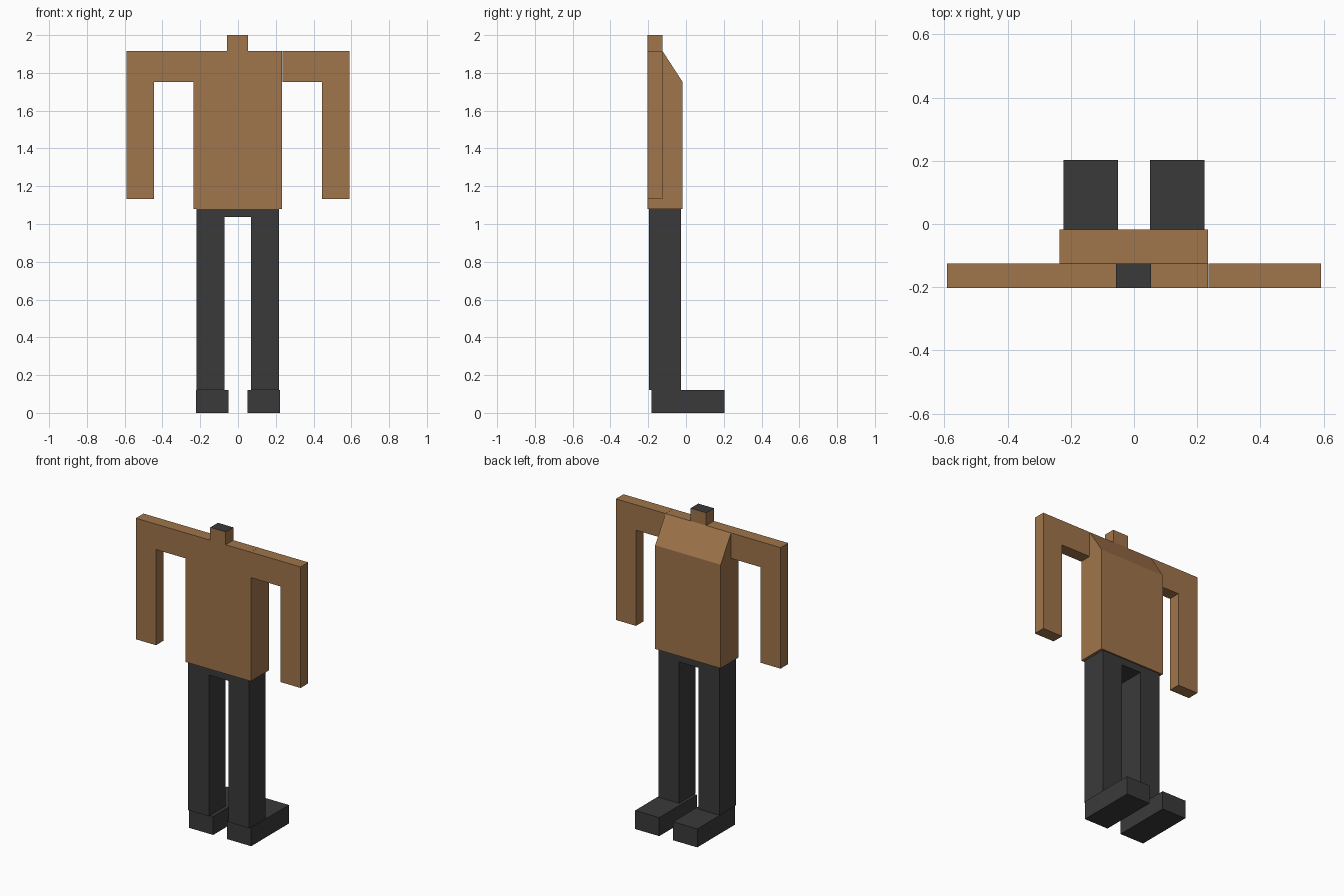
import bpy
import bmesh
from mathutils import Vector

if "Cube" in bpy.data.objects:
    bpy.data.objects.remove(bpy.data.objects["Cube"])


def material(name, rgb):
    m = bpy.data.materials.new(name)
    m.diffuse_color = (*rgb, 1)
    m.use_nodes = True
    m.node_tree.nodes["Principled BSDF"].inputs["Base Color"].default_value = m.diffuse_color
    return m


BROWN = material("brown cloth", (0.352, 0.178, 0.070))
DARK = material("dark grey", (0.042, 0.042, 0.042))


def prism(name, outline, axis, lo, hi, mats):
    """Extrude an outline along x (outline is y,z) or y (outline is x,z)."""
    bm = bmesh.new()
    place = (lambda a, b: (lo, a, b)) if axis == "x" else (lambda a, b: (a, lo, b))
    face = bm.faces.new([bm.verts.new(place(a, b)) for a, b in outline])
    ext = bmesh.ops.extrude_face_region(bm, geom=[face])
    step = Vector((hi - lo, 0, 0)) if axis == "x" else Vector((0, hi - lo, 0))
    bmesh.ops.translate(bm, vec=step,
                        verts=[v for v in ext["geom"] if isinstance(v, bmesh.types.BMVert)])
    bmesh.ops.recalc_face_normals(bm, faces=bm.faces)
    mesh = bpy.data.meshes.new(name)
    bm.to_mesh(mesh)
    bm.free()
    for m in mats:
        mesh.materials.append(m)
    obj = bpy.data.objects.new(name, mesh)
    bpy.context.collection.objects.link(obj)
    return obj


def rect(a0, a1, b0, b1):
    return [(a0, b0), (a1, b0), (a1, b1), (a0, b1)]


# Torso with sloped shoulder
prism("torso", [(-0.203, 1.08), (-0.018, 1.08), (-0.018, 1.752),
                (-0.125, 1.917), (-0.203, 1.917)], "x", -0.236, 0.234, [BROWN])

# Neck with dark top
neck = prism("neck", rect(-0.057, 0.054, 1.917, 2.0), "y", -0.203, -0.125, [BROWN, DARK])
for p in neck.data.polygons:
    p.material_index = 1 if p.normal.z > 0.5 else 0

# Trousers: two legs joined at the hips
prism("trousers", [(-0.22, 0.12), (-0.072, 0.12), (-0.072, 1.036), (0.068, 1.036),
                   (0.068, 0.12), (0.217, 0.12), (0.217, 1.08), (-0.22, 1.08)],
      "y", -0.196, -0.027, [DARK])

# Arms and shoes on each side
for side, s in (("left", -1), ("right", 1)):
    arm = [(0.235, 1.752), (0.446, 1.752), (0.446, 1.132),
           (0.591, 1.132), (0.591, 1.917), (0.235, 1.917)]
    prism(side + "_arm", [(s * x, z) for x, z in arm], "y", -0.203, -0.125, [BROWN])
    prism(side + "_shoe", [(s * x, z) for x, z in rect(0.05, 0.223, 0.0, 0.12)],
          "y", -0.183, 0.203, [DARK])
